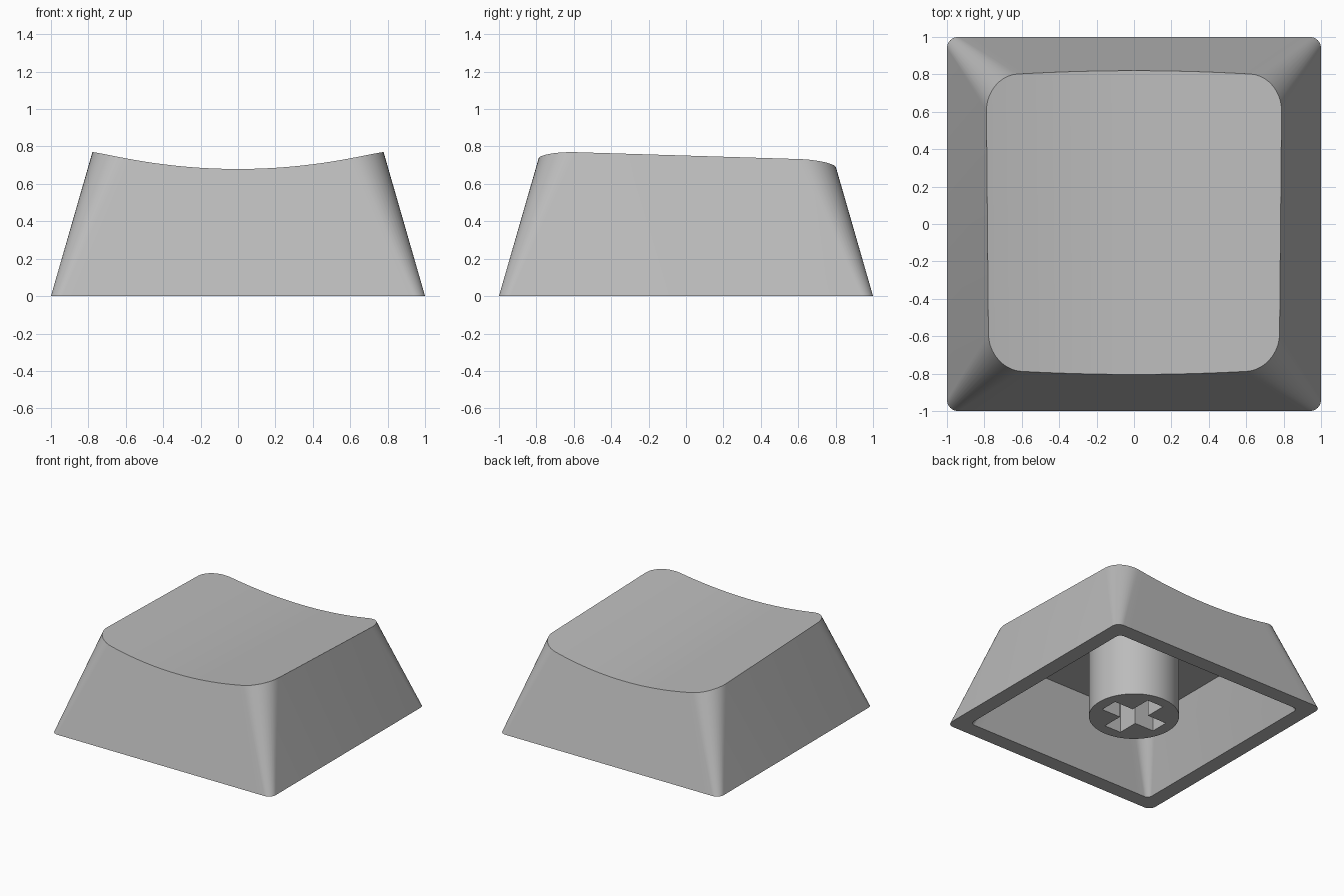
import bpy
import bmesh
from math import cos, sin, pi, radians

cube = bpy.data.objects.get("Cube")
if cube:
    bpy.data.objects.remove(cube, do_unlink=True)

plastic = bpy.data.materials.new("grey_plastic")
plastic.use_nodes = True
GREY = (0.5, 0.5, 0.5, 1)
plastic.diffuse_color = GREY
plastic.node_tree.nodes["Principled BSDF"].inputs["Base Color"].default_value = GREY

ARC, SPAN = 10, 24      # segments per corner and per straight side
CEILING, FLARE = 0.54, 0.288


def make_object(name, bm):
    bmesh.ops.recalc_face_normals(bm, faces=bm.faces)
    mesh = bpy.data.meshes.new(name)
    bm.to_mesh(mesh)
    bm.free()
    mesh.materials.append(plastic)
    obj = bpy.data.objects.new(name, mesh)
    bpy.context.collection.objects.link(obj)
    return obj


def activate(obj):
    bpy.ops.object.select_all(action='DESELECT')
    obj.select_set(True)
    bpy.context.view_layer.objects.active = obj


def smooth(obj):
    activate(obj)
    bpy.ops.object.shade_smooth_by_angle(angle=radians(32))


def dish(x, y):
    """Height of the scooped, slightly tilted top."""
    return 0.653 - 0.033 * y + 0.16 * x * x


def half_outline(half, radius):
    """Front half of a rounded square, running left to right."""
    c = half - radius
    left = [(-c - radius * cos(a), -c - radius * sin(a))
            for a in (pi / 2 * i / ARC for i in range(ARC + 1))]
    middle = [(-c + 2 * c * i / SPAN, -half) for i in range(1, SPAN)]
    right = [(-x, y) for x, y in reversed(left)]
    return left + middle + right


def ring(bm, half, taper, radius, growth, height):
    """Closed ring lying on tapered walls, cut off by a height surface."""
    count = len(half_outline(half, radius))
    rows = []
    for side in (1, -1):
        row = []
        for i in range(count):
            z = height(0, 0)
            for _ in range(8):
                x, y = half_outline(half - taper * z, radius + growth * z)[i]
                z = height(x, y * side)
            row.append(bm.verts.new((x, y * side, z)))
        rows.append(row)
    return rows


def cap(bm, rows):
    front, back = rows
    for i in range(len(front) - 1):
        bm.faces.new((front[i], front[i + 1], back[i + 1], back[i]))


def bridge(bm, a, b):
    a, b = (r[0] + r[1][::-1] for r in (a, b))
    for i in range(len(a)):
        j = (i + 1) % len(a)
        bm.faces.new((a[i], a[j], b[j], b[i]))


def prism(name, outline, low, high):
    bm = bmesh.new()
    face = bm.faces.new([bm.verts.new((x, y, low)) for x, y in outline])
    made = bmesh.ops.extrude_face_region(bm, geom=[face])["geom"]
    tops = [v for v in made if isinstance(v, bmesh.types.BMVert)]
    bmesh.ops.translate(bm, verts=tops, vec=(0, 0, high - low))
    return make_object(name, bm)


# Hollow tapered shell with a scooped top
bm = bmesh.new()
floor = lambda x, y: 0.0
top = ring(bm, 1.0, FLARE, 0.06, 0.17, dish)
outer_rim = ring(bm, 1.0, FLARE, 0.06, 0.17, floor)
inner_rim = ring(bm, 0.875, 0.32, 0.04, 0.17, floor)
ceiling = ring(bm, 0.875, 0.32, 0.04, 0.17, lambda x, y: CEILING)
cap(bm, top)
bridge(bm, top, outer_rim)
bridge(bm, outer_rim, inner_rim)
bridge(bm, inner_rim, ceiling)
cap(bm, ceiling)
smooth(make_object("cap_shell", bm))

# Round stem with a cross-shaped socket
SIDES, STEM = 64, 0.34
circle = [(STEM * cos(2 * pi * i / SIDES), STEM * sin(2 * pi * i / SIDES))
          for i in range(SIDES)]
stem = prism("stem", circle, 0, CEILING + 0.02)

L, W = 0.25, 0.075
arm = [(W, W), (L, W), (L, -W)]
cross = []
for turn in range(4):
    cross += arm
    arm = [(y, -x) for x, y in arm]
cutter = prism("socket_cutter", cross, -0.1, 0.45)
cutter.hide_render = True

cut = stem.modifiers.new("socket", 'BOOLEAN')
cut.operation = 'DIFFERENCE'
cut.solver = 'EXACT'
cut.object = cutter
activate(stem)
bpy.ops.object.modifier_apply(modifier=cut.name)
bpy.data.objects.remove(cutter, do_unlink=True)
smooth(stem)
